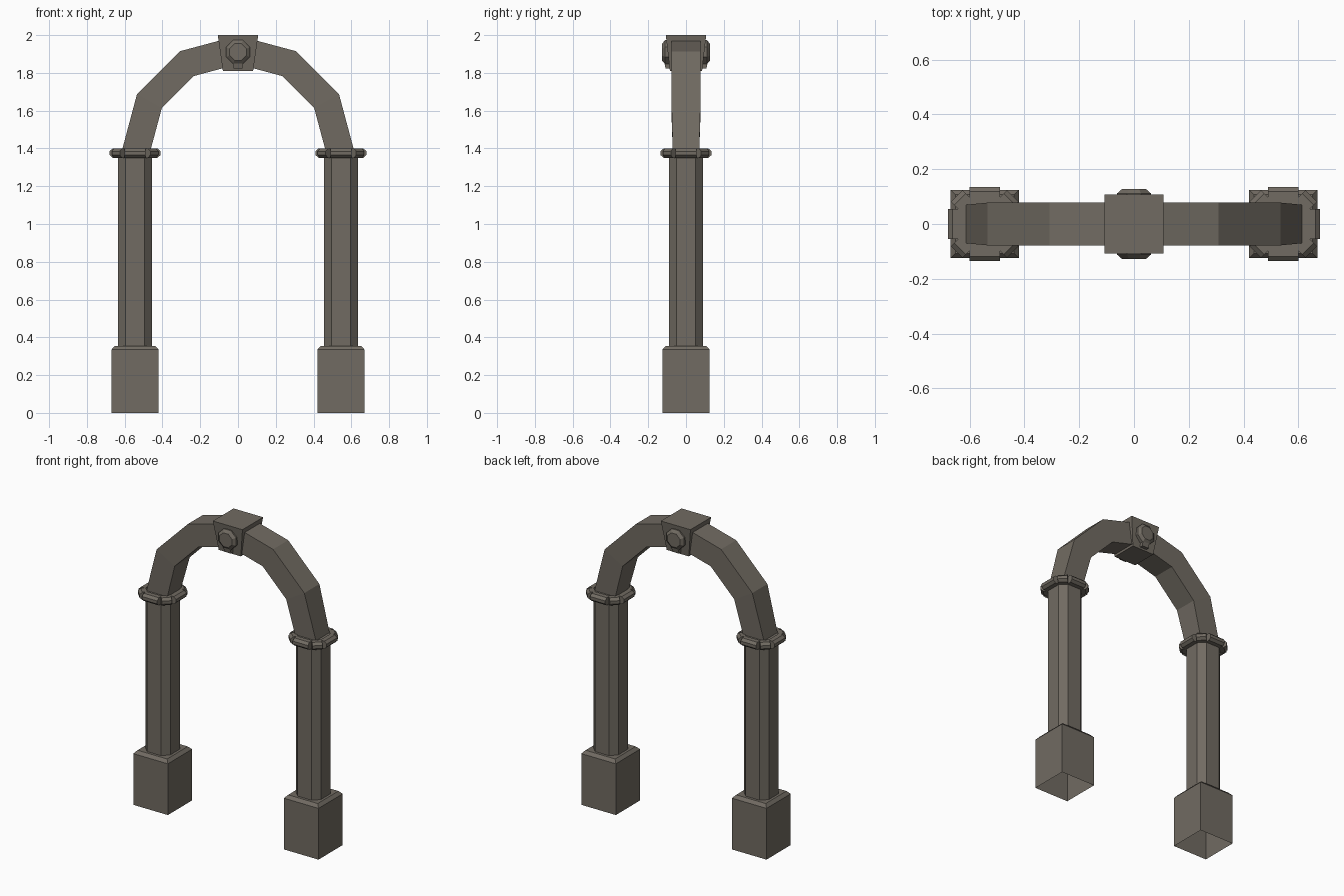
import bpy, math

if "Cube" in bpy.data.objects:
    bpy.data.objects.remove(bpy.data.objects["Cube"])

stone = bpy.data.materials.new("warm grey stone")
stone.diffuse_color = (0.165, 0.147, 0.122, 1)
stone.use_nodes = True
stone.node_tree.nodes["Principled BSDF"].inputs["Base Color"].default_value = stone.diffuse_color


def make(name, verts, faces):
    me = bpy.data.meshes.new(name)
    me.from_pydata(verts, [], faces)
    me.materials.append(stone)
    ob = bpy.data.objects.new(name, me)
    bpy.context.collection.objects.link(ob)
    return ob


def loft(name, rings, start=True, end=True, closed_ring=False):
    """Skin a list of equal-length vertex rings."""
    n, m = len(rings[0]), len(rings)
    verts = [v for r in rings for v in r]
    faces = []
    for i in range(m if closed_ring else m - 1):
        a, b = i * n, ((i + 1) % m) * n
        faces += [(a + j, a + (j + 1) % n, b + (j + 1) % n, b + j) for j in range(n)]
    if start:
        faces.append(tuple(reversed(range(n))))
    if end:
        faces.append(tuple(range((m - 1) * n, m * n)))
    return make(name, verts, faces)


def rect(cx, cy, hx, hy, z):
    return [(cx + sx * hx, cy + sy * hy, z) for sx, sy in ((-1, -1), (1, -1), (1, 1), (-1, 1))]


def octagon(cx, a, h, z):
    pts = [(h, -a), (a, -h), (a, h), (h, a), (-h, a), (-a, h), (-a, -h), (-h, -a)]
    return [(cx + x, y, z) for x, y in pts]


PX = 0.545
for side, s in (("left", -1), ("right", 1)):
    cx = s * PX
    # plinth with chamfered top, open underneath
    loft(side + "_plinth", [rect(cx, 0, .125, .125, 0), rect(cx, 0, .125, .125, .335),
                            rect(cx, 0, .107, .107, .355)], start=False)
    # eight-sided shaft
    loft(side + "_shaft", [octagon(cx, .09, .05, .355), octagon(cx, .09, .05, 1.395)], start=False)
    # capital: pointed moulding block on each side of the shaft
    for k in range(8):
        ang = k * math.pi / 4
        base, half = (.088, .055) if k % 2 == 0 else (.097, .030)
        reach = .137 - .09
        u = (math.cos(ang), math.sin(ang))
        prof = [(base, 1.35), (base + reach * .65, 1.35), (base + reach, 1.365),
                (base + reach, 1.385), (base + reach * .65, 1.40), (base, 1.40)]
        rings = [[(cx + u[0] * r - u[1] * t, u[1] * r + u[0] * t, z) for r, z in prof]
                 for t in (-half, half)]
        loft(side + "_capital_block", rings)

# arch: faceted half ring, slightly thinner at the springing
rings = []
for k in range(7):
    a = math.radians(30 * k)
    hy = .07 if k in (0, 6) else .078
    ro, ri = .617, .466
    c, sn = math.cos(a), math.sin(a)
    rings.append([(ri * c, -hy, 1.38 + ri * sn), (ro * c, -hy, 1.38 + ro * sn),
                  (ro * c, hy, 1.38 + ro * sn), (ri * c, hy, 1.38 + ri * sn)])
loft("arch", rings)

# tapered keystone
loft("keystone", [rect(0, 0, .08, .085, 1.81), rect(0, 0, .107, .107, 2.0)])

# faceted boss with small foot on both faces of the keystone
for side, s in (("front", -1), ("back", 1)):
    rings = []
    for r, y in ((.068, .085), (.068, .111), (.048, .127)):
        rings.append([(r * math.cos(math.pi / 8 + k * math.pi / 4), s * y,
                       1.91 + r * math.sin(math.pi / 8 + k * math.pi / 4)) for k in range(8)])
    if s > 0:
        rings = [r[::-1] for r in rings]
    loft(side + "_boss", rings, start=False)
    loft(side + "_boss_foot", [rect(0, s * .09, .025, .018, 1.822), rect(0, s * .095, .025, .023, 1.87)])
# consistent outward normals
import bmesh
for ob in bpy.data.objects:
    bm = bmesh.new()
    bm.from_mesh(ob.data)
    bmesh.ops.recalc_face_normals(bm, faces=bm.faces)
    bm.to_mesh(ob.data)
    bm.free()
